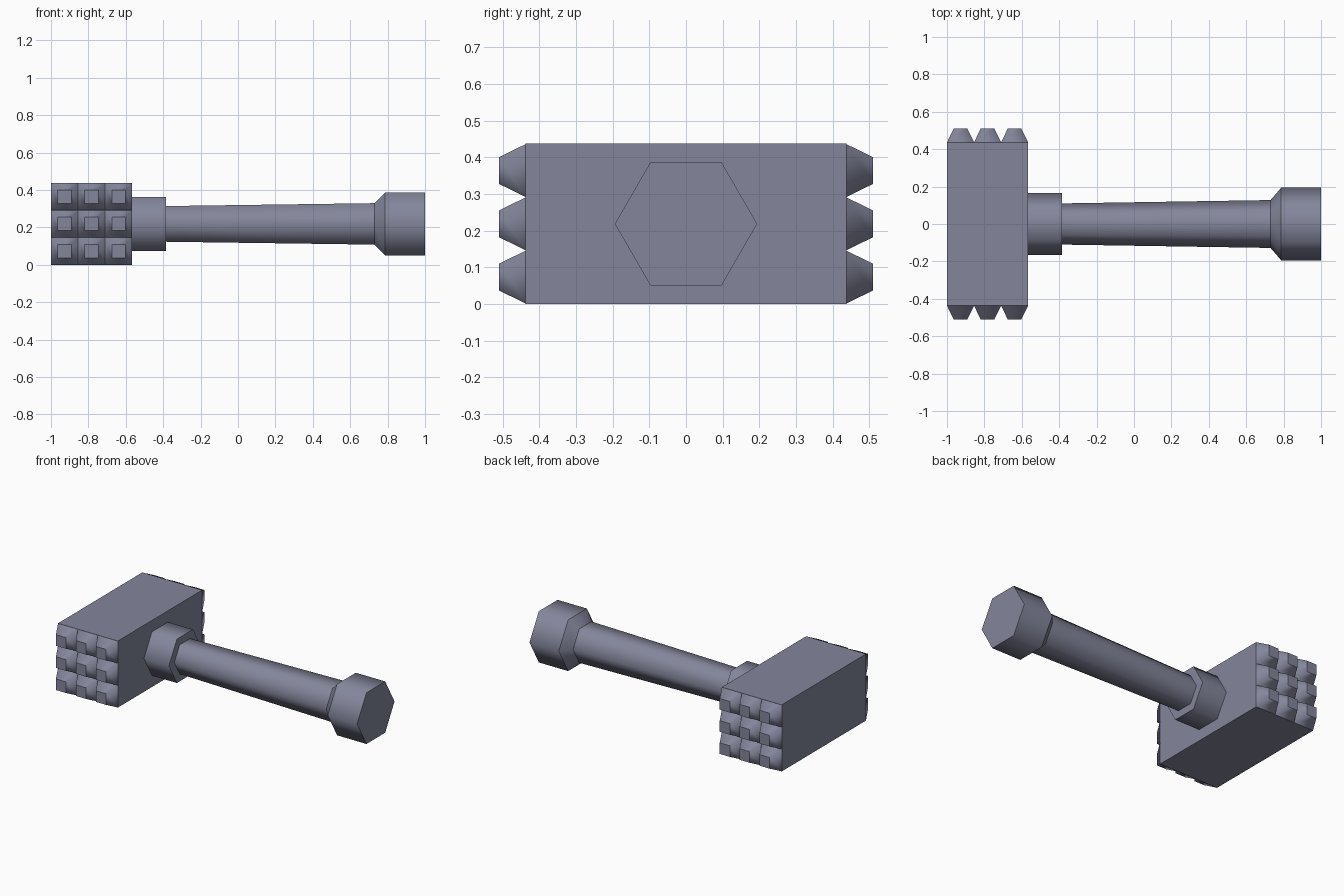
import bpy, bmesh
from math import cos, sin, tau, sqrt
from mathutils import Vector, Matrix

cube = bpy.data.objects.get("Cube")
if cube:
    bpy.data.objects.remove(cube, do_unlink=True)

steel = bpy.data.materials.new("blue_grey_steel")
steel.use_nodes = True
COLOR = (0.23, 0.24, 0.33, 1)
steel.diffuse_color = COLOR
steel.node_tree.nodes["Principled BSDF"].inputs["Base Color"].default_value = COLOR

MID = 0.219      # half the height of the head
HEAD_X = -0.783  # centre of the head


def add_object(name, bm):
    bmesh.ops.recalc_face_normals(bm, faces=bm.faces)
    mesh = bpy.data.meshes.new(name)
    bm.to_mesh(mesh)
    bm.free()
    mesh.materials.append(steel)
    obj = bpy.data.objects.new(name, mesh)
    bpy.context.collection.objects.link(obj)
    return obj


def loft(bm, profile, sides, axis, origin, phase=0):
    """Smooth-sided prism through (distance, radius) rings; rims and caps stay crisp."""
    axis = Vector(axis)
    up = Vector((0, 0, 1))
    side = up.cross(axis)
    rings = []
    for dist, radius in profile:
        centre = Vector(origin) + axis * dist
        rings.append([bm.verts.new(centre + radius * (side * cos(a) + up * sin(a)))
                      for a in (tau * i / sides + phase for i in range(sides))])
    for a, b in zip(rings, rings[1:]):
        for i in range(sides):
            j = (i + 1) % sides
            bm.faces.new((a[i], a[j], b[j], b[i])).smooth = True
    for ring in (rings[0], rings[-1]):
        bm.faces.new(ring)
    for ring in rings:
        for i in range(sides):
            bm.edges.get((ring[i - 1], ring[i])).smooth = False


# Solid block of the head
bm = bmesh.new()
bmesh.ops.create_cube(bm, size=1, matrix=Matrix.Translation((HEAD_X, 0, MID))
                      @ Matrix.Diagonal((0.434, 0.874, 0.437, 1)))
add_object("head_block", bm)

# Three by three blunt pyramids on each striking face
PITCH = 0.1453
for name, direction in (("front_teeth", -1), ("back_teeth", 1)):
    bm = bmesh.new()
    for col in (-1, 0, 1):
        for row in (-1, 0, 1):
            loft(bm, [(0.436, PITCH / sqrt(2)), (0.51, 0.0365 * sqrt(2))], 4,
                 (0, direction, 0), (HEAD_X + col * PITCH * 0.995, 0, MID + row * PITCH),
                 tau / 8)
    add_object(name, bm)

# Hexagonal collar, tapered grip and flared pommel
for name, profile in (
        ("collar", [(-0.57, 0.166), (-0.385, 0.166)]),
        ("grip", [(-0.39, 0.11), (0.735, 0.128)]),
        ("pommel", [(0.73, 0.128), (0.787, 0.194), (1.0, 0.194)])):
    bm = bmesh.new()
    loft(bm, profile, 6, (1, 0, 0), (0, 0, MID))
    add_object(name, bm)
